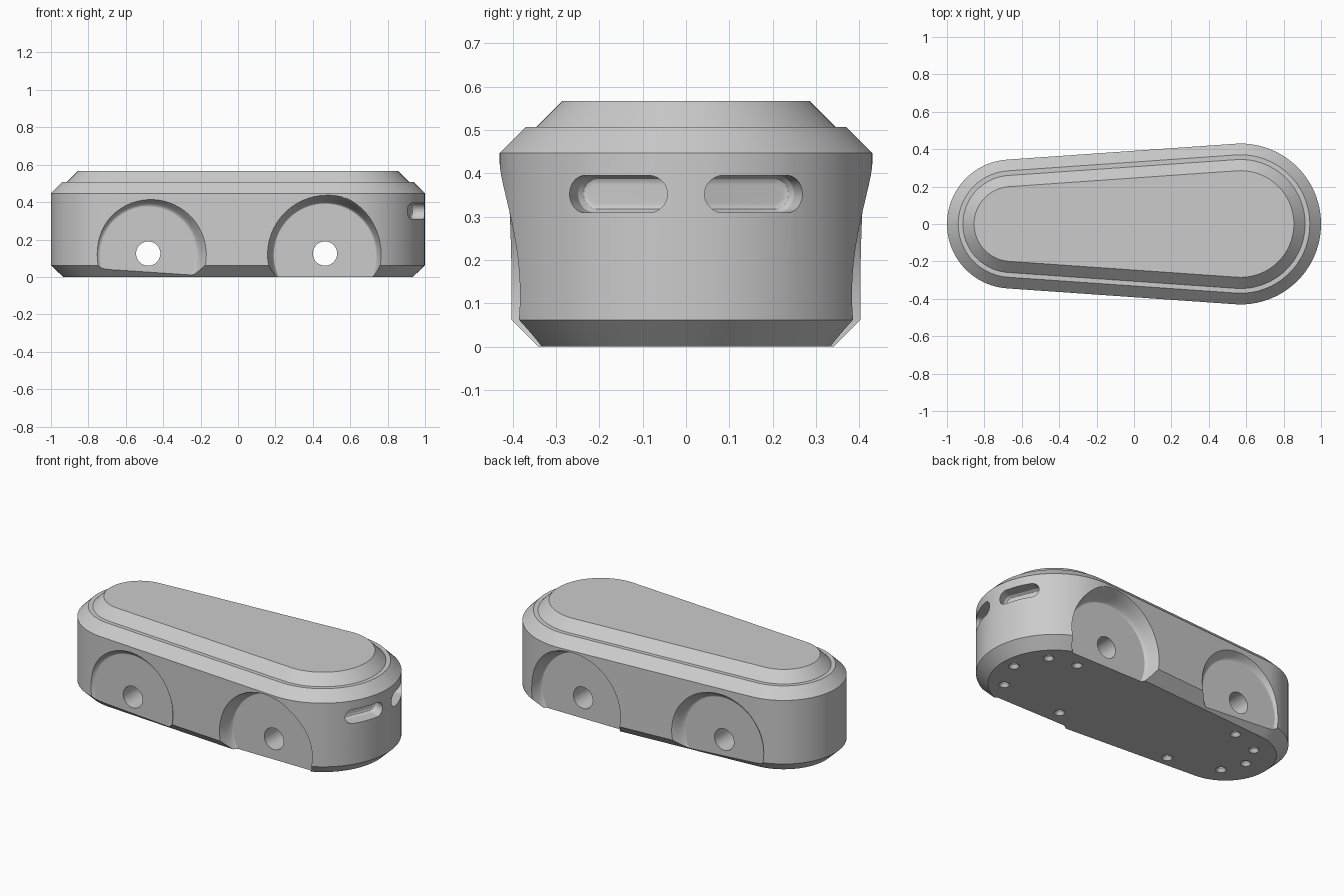
import bpy, bmesh
from math import sin, cos, pi, asin, sqrt
from mathutils import Matrix, Vector

cube = bpy.data.objects.get("Cube")
if cube:
    bpy.data.objects.remove(cube, do_unlink=True)

grey = bpy.data.materials.new("plain grey")
grey.use_nodes = True
grey.diffuse_color = (0.6, 0.6, 0.6, 1)
grey.node_tree.nodes["Principled BSDF"].inputs["Base Color"].default_value = (0.6, 0.6, 0.6, 1)

BIG_X, BIG_R = 0.57, 0.43
SMALL_X, SMALL_R = -0.655, 0.345
AXLE_Z = 0.12


def outline(inset, steps=48):
    """Tapered capsule: two arcs joined by their common tangents."""
    a = pi / 2 + asin((BIG_R - SMALL_R) / (BIG_X - SMALL_X))
    points = []
    for cx, r, start, end in ((BIG_X, BIG_R, -a, a), (SMALL_X, SMALL_R, a, 2 * pi - a)):
        for i in range(steps + 1):
            t = start + (end - start) * i / steps
            points.append((cx + (r - inset) * cos(t), (r - inset) * sin(t)))
    return points


def loft(name, rings):
    """Closed solid through a list of equal rings of points."""
    bm = bmesh.new()
    loops = [[bm.verts.new(p) for p in ring] for ring in rings]
    n = len(loops[0])
    for low, high in zip(loops, loops[1:]):
        for i in range(n):
            j = (i + 1) % n
            bm.faces.new((low[i], low[j], high[j], high[i]))
    bm.faces.new(loops[0][::-1])
    bm.faces.new(loops[-1])
    bmesh.ops.recalc_face_normals(bm, faces=bm.faces)
    mesh = bpy.data.meshes.new(name)
    bm.to_mesh(mesh)
    bm.free()
    mesh.materials.append(grey)
    obj = bpy.data.objects.new(name, mesh)
    bpy.context.collection.objects.link(obj)
    return obj


def capsule_loft(name, levels):
    return loft(name, [[(x, y, z) for x, y in outline(inset)] for z, inset in levels])


def turned(name, profile, centre, axis, steps=64):
    """Solid of revolution; profile is (radius, distance along axis)."""
    turn = Vector((0, 0, 1)).rotation_difference(Vector(axis)).to_matrix().to_4x4()
    place = Matrix.Translation(centre) @ turn
    return loft(name, [[place @ Vector((r * cos(2 * pi * i / steps), r * sin(2 * pi * i / steps), h))
                        for i in range(steps)] for r, h in profile])


def cut(target, cutter):
    cutter.hide_render = True
    mod = target.modifiers.new("cut", 'BOOLEAN')
    mod.operation = 'DIFFERENCE'
    mod.solver = 'EXACT'
    mod.object = cutter
    bpy.ops.object.select_all(action='DESELECT')
    bpy.context.view_layer.objects.active = target
    target.select_set(True)
    bpy.ops.object.modifier_apply(modifier=mod.name)
    bpy.data.objects.remove(cutter, do_unlink=True)


def smooth(obj):
    bpy.ops.object.select_all(action='DESELECT')
    bpy.context.view_layer.objects.active = obj
    obj.select_set(True)
    bpy.ops.object.shade_smooth_by_angle(angle=0.5)
    mod = obj.modifiers.new("even shading", 'WEIGHTED_NORMAL')
    mod.keep_sharp = True


# Main housing and stepped lid
housing = capsule_loft("housing", [(0, 0.065), (0.062, 0), (0.447, 0), (0.507, 0.06)])
lid = capsule_loft("lid", [(0.49, 0.085), (0.507, 0.085), (0.567, 0.145)])


# Wheel wells: flat disc with a soft flare out to the side wall
def well_profile(inner, outer, floor, wall, steps=12):
    profile = []
    for i in range(steps + 1):
        t = i / steps
        profile.append((inner + (outer - inner) * t, floor + (wall - floor) * t * t * (3 - 2 * t)))
    return profile + [(outer, 0.6)]


for x, inner, wall in ((0.465, 0.27, 0.432), (-0.48, 0.255, 0.388)):
    for side in (-1, 1):
        cut(housing, turned("well_cutter", well_profile(inner, 0.326, 0.32, wall),
                            (x, 0, AXLE_Z), (0, side, 0)))
    # Axle bore right through
    cut(housing, turned("axle_cutter", [(0.065, -0.6), (0.065, 0.6)], (x, 0, AXLE_Z + 0.005), (0, 1, 0), 32))

# Two rounded slots in the wide end
SLOT_HALF, SLOT_R, SLOT_Z = 0.122, 0.043, 0.352
for side in (-1, 1):
    angle = side * asin(0.1625 / BIG_R)
    out = Vector((cos(angle), sin(angle), 0))
    along = Vector((-sin(angle), cos(angle), 0))
    rings = []
    for depth, shrink in ((0.34, 0.02), (0.346, 0.008), (0.36, 0), (0.55, 0)):
        ring = []
        for i in range(32):
            t = 2 * pi * (i + 0.5) / 32
            shift = (SLOT_HALF - SLOT_R) * (1 if cos(t) > 0 else -1)
            r = SLOT_R - shrink
            ring.append(Vector((BIG_X, 0, SLOT_Z + r * sin(t))) + out * depth + along * (shift + r * cos(t)))
        rings.append(ring)
    cut(housing, loft("slot_cutter", rings))

# Countersunk screw holes underneath
screws = [(0.86, 0), (0.77, 0.19), (0.77, -0.19), (0.6, 0.23), (0.34, -0.23),
          (-0.8, 0), (-0.74, 0.14), (-0.74, -0.14), (-0.55, 0.21), (-0.43, -0.23)]
for x, y in screws:
    cut(housing, turned("screw_cutter", [(0.034, -0.005), (0.016, 0.02), (0.016, 0.05)], (x, y, 0), (0, 0, 1), 20))

for part in (housing, lid):
    smooth(part)
